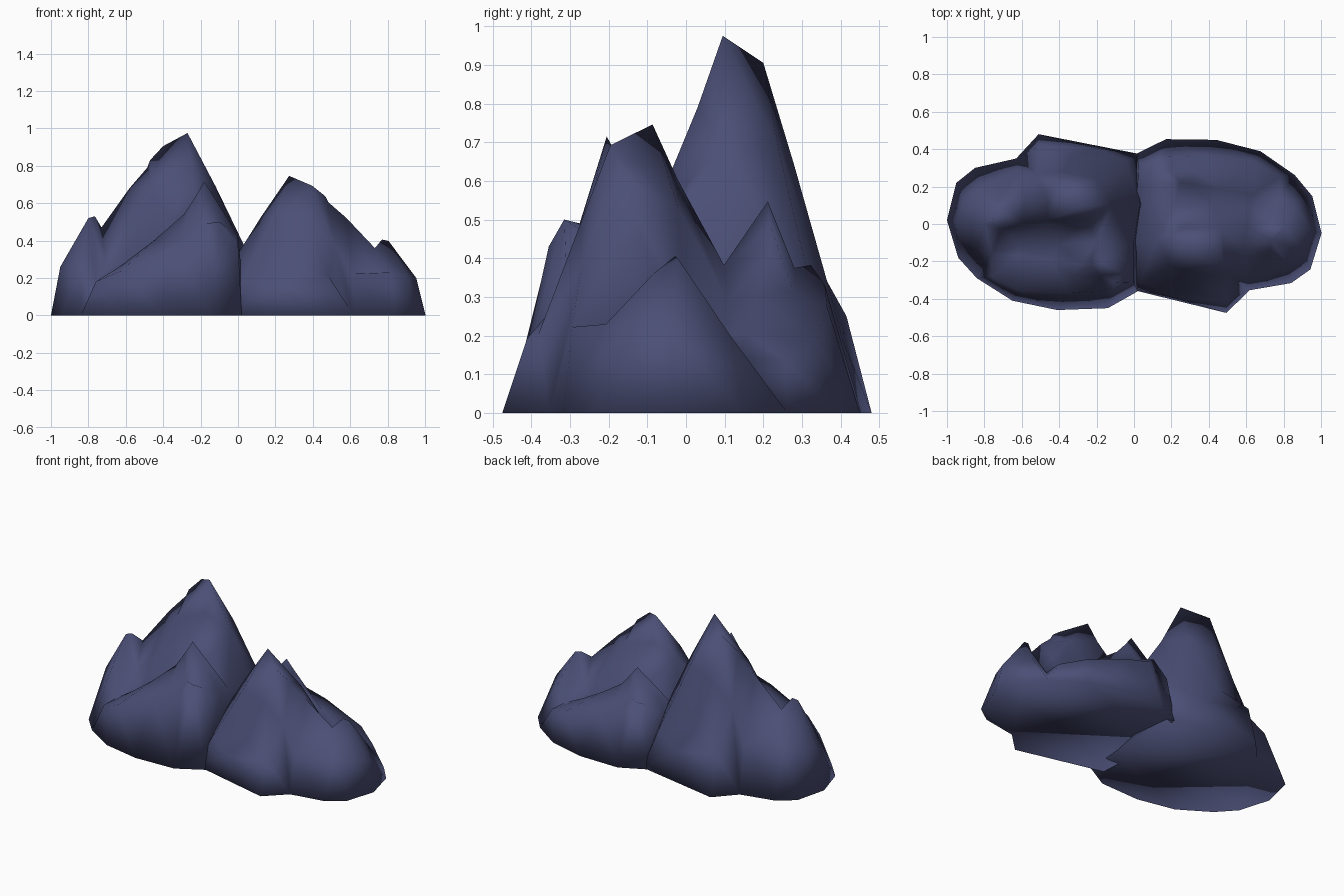
import bpy
import bmesh
from math import pi
from mathutils import Matrix, Vector
from mathutils.geometry import delaunay_2d_cdt

default_cube = bpy.data.objects.get("Cube")
if default_cube:
    bpy.data.objects.remove(default_cube, do_unlink=True)

# Slate blue rock
rock = bpy.data.materials.new("slate_blue_rock")
rock.use_nodes = True
rock_colour = (0.07, 0.078, 0.18, 1)
rock.diffuse_color = rock_colour
shader = rock.node_tree.nodes["Principled BSDF"]
shader.inputs["Base Color"].default_value = rock_colour
shader.inputs["Roughness"].default_value = 0.9

# Foot of the mountain, counter-clockwise
foot = [(-1, .02), (-.94, -.18), (-.84, -.29), (-.65, -.41), (-.41, -.46),
        (-.14, -.45), (.02, -.36), (.04, -.1), (.08, .1), (.05, .37),
        (-.51, .48), (-.63, .35), (-.85, .3), (-.95, .22)]

# Crest lines: each one is kept as a chain of edges in the surface
main_crest = [(.03, .1, .38), (-.12, .1, .69), (-.27, .095, .975), (-.4, .2, .905),
              (-.47, .17, .83), (-.485, .17, .79), (-.58, .13, .68),
              (-.73, .07, .47)]
spur_crest = [(-.765, .01, .53), (-.8, 0, .52), (-.95, .01, .26)]
front_peak_crest = [(0, -.19, .43), (-.18, -.205, .715), (-.23, -.215, .63),
                    (-.29, -.215, .54), (-.45, -.19, .4), (-.62, -.17, .27)]
front_shoulder = [(0, -.31, .38), (-.1, -.315, .5), (-.16, -.355, .43),
                  (-.35, -.37, .36), (-.62, -.355, .24), (-.76, -.28, .18)]
front_crease = [(-.06, -.265, .47), (-.18, -.275, .49), (-.32, -.28, .41)]
back_shoulder = [(-.04, .34, .25), (-.32, .365, .34), (-.5, .385, .265)]
back_ledge = [(-.2, .405, .19), (-.51, .415, .25)]
back_rib = [(-.2, .24, .68), (-.38, .28, .64), (-.52, .27, .5), (-.62, .29, .29)]

# Gully and the flanks between the crests
front_gully = [(0, -.09, .41), (-.2, -.09, .5), (-.4, -.11, .38),
               (-.61, -.11, .26), (-.76, -.16, .18)]
main_flank = [(-.25, .03, .79), (-.46, .02, .7), (-.6, 0, .47), (-.71, -.03, .27)]
spur_flanks = [(-.84, -.14, .26), (-.73, .12, .31), (-.82, .19, .3),
               (-.91, .13, .27)]

chains = [main_crest, spur_crest, front_peak_crest, front_shoulder, front_crease,
          back_shoulder, back_ledge, back_rib, front_gully, main_flank]


def add_mountain(name, matrix):
    """Triangulate the crest lines inside the foot and close the underside."""
    points = [Vector((x, y, 0)) for x, y in foot]
    edges = []
    for chain in chains:
        start = len(points)
        points += [Vector(p) for p in chain]
        edges += [(i, i + 1) for i in range(start, len(points) - 1)]
    points += [Vector(p) for p in spur_flanks]

    outline = list(range(len(foot)))
    coords, _, faces, origins, _, _ = delaunay_2d_cdt(
        [p.xy for p in points], edges, [outline], 1, 1e-5)

    bm = bmesh.new()
    verts = []
    for co, origin in zip(coords, origins):
        height = points[origin[0]].z if origin else 0
        verts.append(bm.verts.new((co.x, co.y, height)))
    for face in faces:
        bm.faces.new([verts[i] for i in face])

    # Flat underside
    rim = [e for e in bm.edges if e.is_boundary]
    bmesh.ops.contextual_create(bm, geom=rim)
    bmesh.ops.recalc_face_normals(bm, faces=bm.faces[:])
    bm.transform(matrix)

    # Soft shading runs over the crests and round the foot
    for face in bm.faces:
        face.smooth = True

    mesh = bpy.data.meshes.new(name)
    bm.to_mesh(mesh)
    bm.free()
    mesh.materials.append(rock)
    obj = bpy.data.objects.new(name, mesh)
    bpy.context.collection.objects.link(obj)


# The low mountain is the tall one turned round and flattened
add_mountain("tall_mountain", Matrix.Identity(4))
turned = Matrix.Rotation(pi - .05, 4, "Z")
flattened = Matrix.Diagonal((.995, .98, .765, 1))
add_mountain("low_mountain", Matrix.Translation((.01, .02, 0)) @ turned @ flattened)
